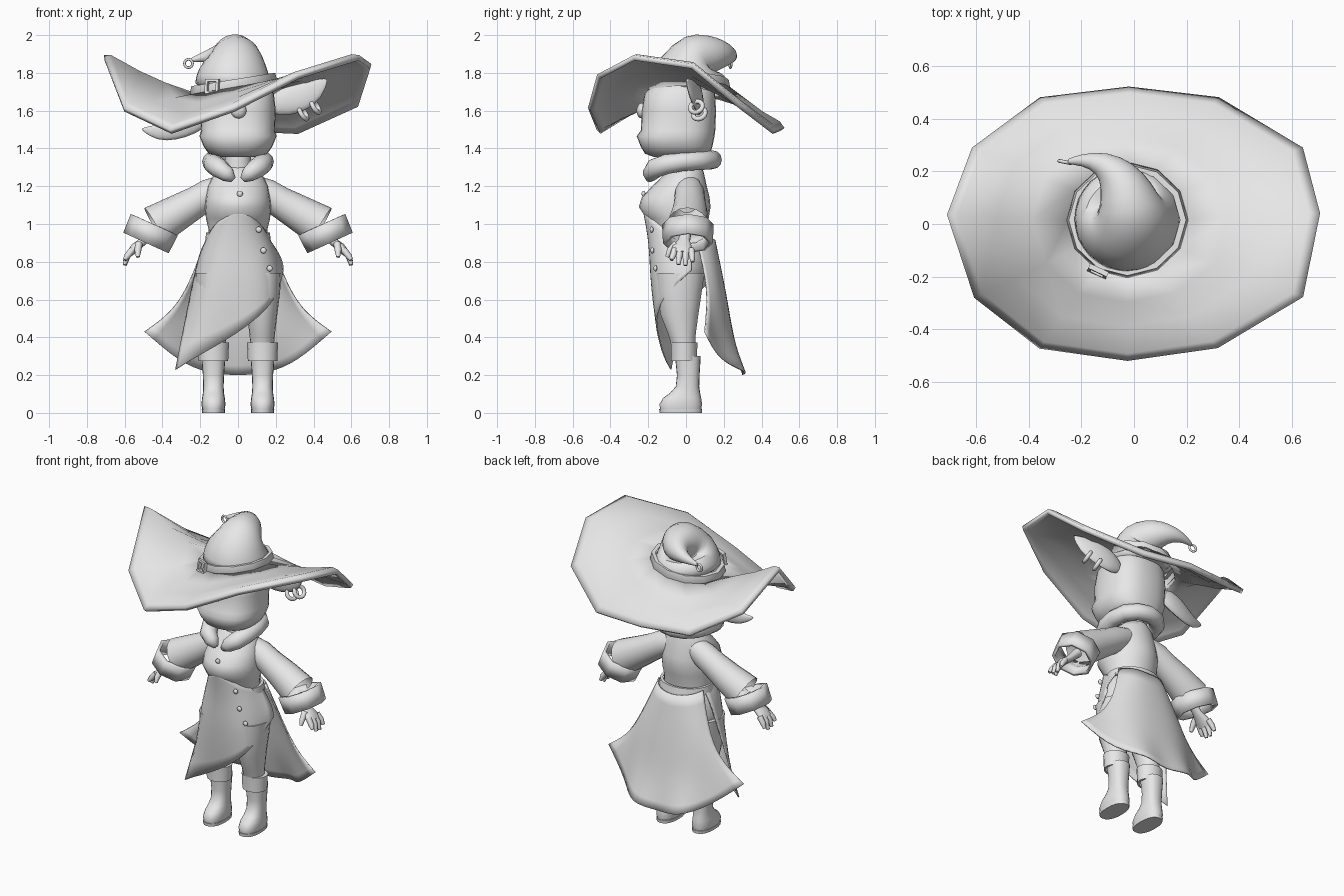
import bpy, bmesh, math
from mathutils import Vector as V, Matrix

mat = bpy.data.materials.new("clay_grey")
mat.diffuse_color = (0.8, 0.8, 0.8, 1)


def finish(name, bm):
    bmesh.ops.recalc_face_normals(bm, faces=bm.faces)
    me = bpy.data.meshes.new(name)
    bm.to_mesh(me)
    bm.free()
    me.materials.append(mat)
    ob = bpy.data.objects.new(name, me)
    bpy.context.collection.objects.link(ob)
    return ob


def loft(name, rings, caps=True, closed=True):
    """Skin equal-length rows of points; optionally cap the ends."""
    bm = bmesh.new()
    rows = [[bm.verts.new(p) for p in r] for r in rings]
    n = len(rows[0])
    for a, b in zip(rows, rows[1:]):
        for i in range(n if closed else n - 1):
            j = (i + 1) % n
            bm.faces.new((a[i], a[j], b[j], b[i]))
    if caps and closed:
        bm.faces.new(rows[0])
        bm.faces.new(rows[-1])
    return finish(name, bm)


def stack(name, rows, n=24, power=1.0, cx=0, caps=True):
    """Horizontal oval sections: (z, centre y, half width, half depth)."""
    def c(f, a):
        v = f(a)
        return math.copysign(abs(v) ** power, v)
    return loft(name, [[(cx + rx * c(math.cos, k * math.tau / n), cy + ry * c(math.sin, k * math.tau / n), z)
                        for k in range(n)] for z, cy, rx, ry in rows], caps)


def tube(name, pts, radii, n=14, up=(0, 0, 1), caps=True):
    """Sweep round or oval sections along a path."""
    pts = [V(p) for p in pts]
    rings = []
    for i, p in enumerate(pts):
        t = (pts[min(i + 1, len(pts) - 1)] - pts[max(i - 1, 0)]).normalized()
        s = t.cross(V(up)).normalized()
        w = s.cross(t)
        r = radii[i] if isinstance(radii[i], tuple) else (radii[i], radii[i])
        rings.append([p + s * r[0] * math.cos(k * math.tau / n) + w * r[1] * math.sin(k * math.tau / n)
                      for k in range(n)])
    return loft(name, rings, caps)


def subdivide(ob, levels=1):
    m = ob.modifiers.new("smooth", 'SUBSURF')
    m.levels = m.render_levels = levels
    m.boundary_smooth = 'PRESERVE_CORNERS'
    return ob


def thicken(ob, t):
    m = ob.modifiers.new("thickness", 'SOLIDIFY')
    m.thickness, m.offset = t, 0
    return ob


def ball(name, loc, size):
    bm = bmesh.new()
    bmesh.ops.create_uvsphere(bm, u_segments=12, v_segments=8, radius=1,
                              matrix=Matrix.Translation(loc) @ Matrix.Diagonal((*size, 1)))
    return finish(name, bm)


def ring(name, loc, axis, big, small, seg=16, minor=8, spin=0):
    q = V(axis).to_track_quat('Z', 'Y')
    rows = []
    for i in range(seg + 1):
        a = i * math.tau / seg + spin
        rows.append([V(loc) + q @ V(((big + small * math.cos(b)) * math.cos(a),
                                     (big + small * math.cos(b)) * math.sin(a), small * math.sin(b)))
                     for b in (k * math.tau / minor + math.pi / 4 for k in range(minor))])
    ob = loft(name, rows, caps=False)
    bm = bmesh.new()
    bm.from_mesh(ob.data)
    bmesh.ops.remove_doubles(bm, verts=bm.verts, dist=1e-5)
    bm.to_mesh(ob.data)
    bm.free()
    return ob


# --- hat: twelve-sided warped brim
rim = [(.703, .035, 1.835), (.638, .28, 1.63), (.32, .47, 1.485), (-.02, .51, 1.5),
       (-.355, .47, 1.515), (-.613, .28, 1.66), (-.708, .035, 1.88), (-.604, -.27, 1.605),
       (-.355, -.463, 1.487), (-.02, -.51, 1.605), (.32, -.463, 1.78), (.64, -.275, 1.88)]


def base(k, r=1.0, lift=0.0):
    a = k * math.tau / 12
    x = .227 * r * math.cos(a)
    return V((x - .025, .015 + .215 * r * math.sin(a), 1.71 + .16 * x + lift))


brim_rows = []
for t in (0, .3, .6, .92, 1):
    row = []
    for k, p in enumerate(rim):
        q = base(k).lerp(V(p), t)
        if t == .92:
            q.z += .016
        row.append(q)
    brim_rows.append(row)
thicken(loft("hat_brim", brim_rows, caps=False), .028)

# hat band, buckle, curled crown and tip ring
loft("hat_band", [[base(k, r, h) for k in range(12)]
                  for r, h in ((1.0, -.01), (1.03, .0), (.98, .055), (.88, .055))], caps=False)
ring("hat_buckle", (-.137, -.18, 1.728), (-.42, -.9, .15), .045, .014, 4, 4, math.pi / 4)
subdivide(tube("hat_crown",
               [(-.027, .017, 1.70), (-.025, .02, 1.77), (-.02, .022, 1.85), (-.012, .05, 1.9),
                (-.03, .12, 1.895), (-.062, .185, 1.9), (-.12, .235, 1.895), (-.2, .245, 1.88), (-.258, .235, 1.865)],
               [.222, .203, .175, .132, .108, .08, .046, .022, .01], 16, up=(1, 1, 0)))
ring("hat_tip_ring", (-.262, .235, 1.85), (.2, 1, 0), .022, .007)

# --- head, nose, neck
stack("head", [(1.355, -.05, .09, .12), (1.372, -.045, .155, .172), (1.41, -.05, .182, .19),
               (1.465, -.055, .204, .206), (1.495, -.042, .195, .197), (1.6, -.038, .2, .197),
               (1.69, -.033, .19, .187), (1.74, -.02, .155, .155), (1.78, -.01, .1, .1)], 28, .8)
ball("nose", (.003, -.232, 1.6), (.042, .03, .042))
stack("neck", [(1.25, -.01, .08, .08), (1.38, -.02, .065, .065)], 16)

# ears: one raised, one drooping
subdivide(tube("raised_ear", [(.16, .06, 1.62), (.25, .07, 1.645), (.34, .06, 1.675), (.42, .03, 1.715), (.475, 0, 1.77)],
               [(.03, .05), (.03, .085), (.024, .085), (.018, .06), (.004, .005)], 8))
subdivide(tube("drooping_ear", [(-.16, .06, 1.58), (-.25, .07, 1.54), (-.34, .06, 1.503), (-.43, .04, 1.48), (-.515, .02, 1.505)],
               [(.03, .055), (.03, .075), (.024, .068), (.018, .047), (.004, .005)], 8))
ring("lower_earring", (.345, .07, 1.585), (.8, -.3, .5), .034, .013)
ring("upper_earring", (.41, .055, 1.62), (.8, -.3, .5), .034, .013)

# --- fur collar, open at the throat
half = [(.025, -.195, 1.235), (.055, -.19, 1.262), (.1, -.165, 1.295), (.13, -.1, 1.318), (.14, -.02, 1.33),
        (.122, .065, 1.336), (.07, .12, 1.338)]
tube("collar", [(-x, y, z) for x, y, z in half] + [(0, .14, 1.34)] + half[::-1],
     [.018, .042, .053, .053, .05, .05, .05, .05, .05, .05, .05, .053, .053, .042, .018], 12)

# --- torso and hips
stack("jacket", [(1.31, .0, .08, .08), (1.27, -.005, .125, .1), (1.2, -.035, .16, .145), (1.14, -.055, .17, .18),
                 (1.09, -.06, .175, .19), (1.03, -.045, .17, .165), (.97, -.03, .155, .135), (.91, -.03, .16, .13)])
stack("hips", [(.95, -.03, .15, .13), (.87, -.025, .19, .145), (.77, -.025, .21, .145), (.68, -.025, .19, .135),
               (.62, -.03, .1, .08)])
stack("waistband", [(.905, -.01, .16, .135), (.905, -.01, .175, .155), (.955, -.01, .168, .145), (.955, -.01, .15, .13)],
      caps=False)
for x, y, z in ((.01, -.225, 1.16), (.11, -.182, .97), (.135, -.178, .86), (.168, -.162, .765)):
    ball("button", (x, y, z), (.016, .01, .016))

# --- slanted front skirt panel: rows of top, waist, hip and hem
front = [[(-.155, .03, .93), (-.15, -.1, .96), (-.08, -.19, 1.04), (.005, -.25, 1.125), (.085, -.185, 1.03), (.15, -.1, .96), (.155, .03, .93)],
         [(-.2, .03, .86), (-.185, -.11, .87), (-.1, -.18, .89), (0, -.195, .91), (.1, -.18, .89), (.185, -.11, .87), (.205, .03, .86)],
         [(-.24, .0, .68), (-.215, -.12, .68), (-.12, -.18, .68), (0, -.19, .7), (.11, -.185, .72), (.2, -.13, .74), (.236, .03, .8)],
         [(-.33, -.08, .23), (-.26, -.105, .275), (-.14, -.13, .34), (0, -.15, .425), (.12, -.165, .515), (.213, -.11, .63), (.238, .03, .755)]]
thicken(subdivide(loft("front_skirt_panel", front, closed=False), 2), .008)

# --- flared back skirt, mirrored columns
side = [[(.16, .05, .94), (.135, .105, .93), (.08, .145, .92)],
        [(.255, .115, .68), (.225, .165, .66), (.13, .205, .64)],
        [(.35, .11, .53), (.28, .18, .46), (.15, .24, .4)],
        [(.495, .1, .43), (.305, .18, .265), (.17, .345, .215)]]
middle = [(0, .155, .91), (0, .215, .62), (0, .25, .4), (0, .28, .195)]
back = [r + [m] + [(-x, y, z) for x, y, z in r[::-1]] for r, m in zip(side, middle)]
thicken(subdivide(loft("back_skirt", back, closed=False), 2), .008)

for s in (1, -1):
    def m(pts):
        return [(s * x, y, z) for x, y, z in pts]
    # --- sleeve with wide folded cuff
    tube("sleeve", m([(.08, .015, 1.19), (.15, .02, 1.16), (.22, .02, 1.118), (.32, .02, 1.06), (.44, .01, .99)]),
         [.07, .08, .083, .095, .11], 16, up=(0, 1, 0), caps=False)
    thicken(tube("sleeve_cuff", m([(.443, .01, .997), (.487, .01, .9)]), [.127, .122], 8, up=(0, 1, 0), caps=False), .02)
    # --- hand
    tube("palm", m([(.44, 0, .97), (.5, -.01, .91), (.545, -.02, .875), (.572, -.025, .845)]),
         [(.03, .032), (.022, .032), (.024, .055), (.019, .055)], 10, up=(0, 1, 0))
    for i, tip in enumerate((.81, .785, .78, .8)):
        y = -.07 + i * .034
        tube("finger", m([(.558, y * .85, .865), (.586, y, .83), (.6, y * 1.1, tip)]), [.018, .017, .01], 8, up=(0, 1, 0))
    tube("thumb", m([(.525, -.05, .895), (.53, -.085, .86), (.53, -.1, .825)]), [.02, .018, .01], 8, up=(0, 1, 0))
    # --- leg, boot cuff, boot and sole
    stack("trouser_leg", [(.34, -.012, .06, .06), (.42, -.022, .068, .075), (.52, -.035, .08, .102),
                          (.64, -.035, .095, .12), (.74, -.03, .1, .13)], 18, cx=s * .128)
    stack("boot_cuff", [(.275, -.01, .065, .058), (.275, -.01, .078, .07), (.325, -.01, .08, .07), (.372, -.01, .083, .072),
                        (.372, -.01, .06, .055)], 18, cx=s * .13, caps=False)
    stack("boot", [(.015, -.028, .058, .108), (.045, -.028, .064, .113), (.08, -.02, .06, .1), (.105, -.005, .056, .08),
                   (.14, .008, .054, .062), (.2, .012, .056, .06), (.3, .01, .064, .068)], 20, .85, cx=s * .13)
    stack("boot_sole", [(0, -.028, .06, .112), (.02, -.028, .062, .114)], 20, .85, cx=s * .13)

# --- smooth shading with sharp creases kept
for ob in bpy.data.objects:
    ob.select_set(True)
    bpy.context.view_layer.objects.active = ob
bpy.ops.object.shade_smooth_by_angle(angle=math.radians(65))
